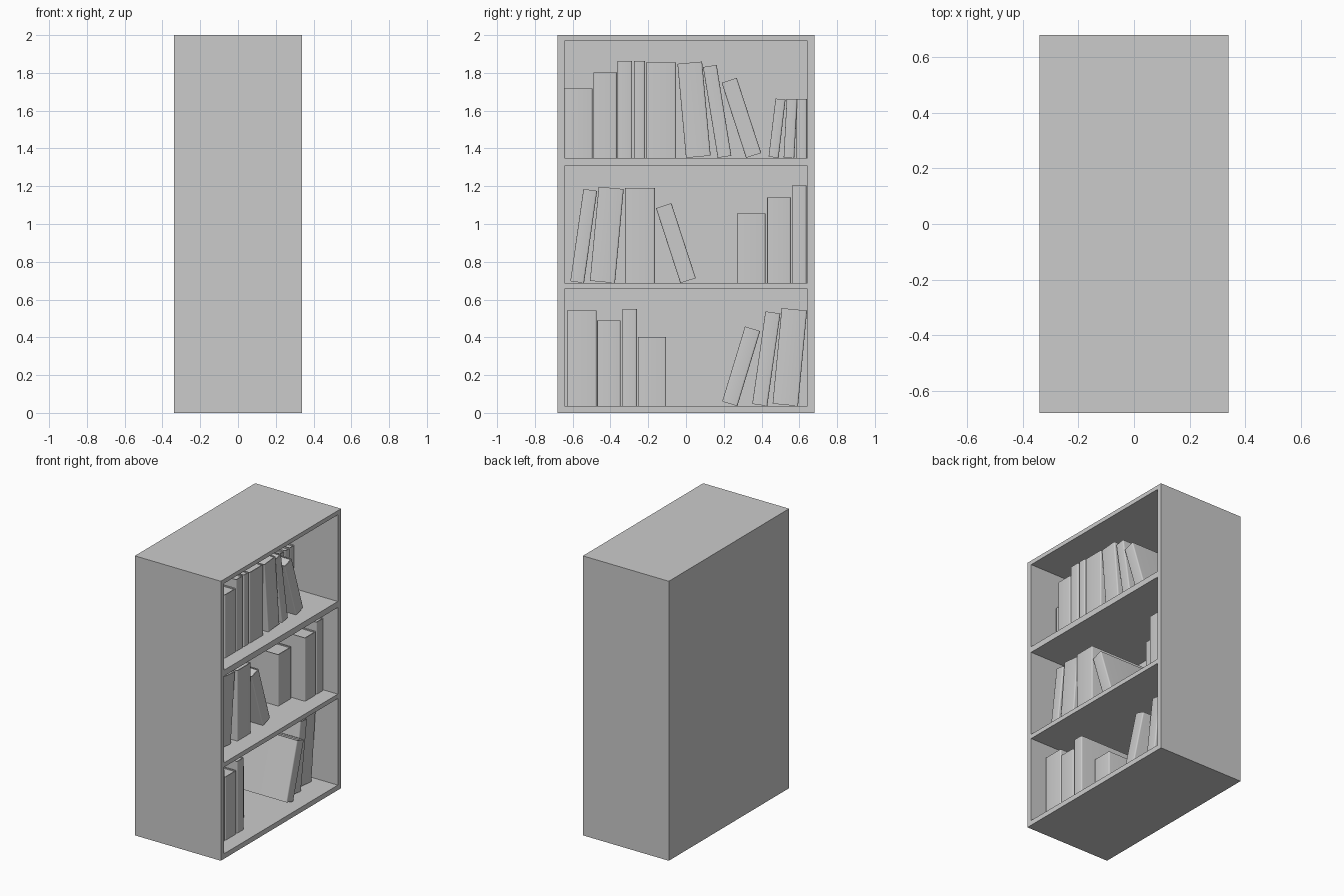
import bpy, bmesh, math

if "Cube" in bpy.data.objects:
    bpy.data.objects.remove(bpy.data.objects["Cube"])

HX, HY, TOP = 0.34, 0.68, 2.0      # half depth, half width, height
IY = 0.643                         # inner half width
BACK = -0.305                      # inner face of back panel


def make(name, bm):
    bmesh.ops.recalc_face_normals(bm, faces=bm.faces)
    mesh = bpy.data.meshes.new(name)
    bm.to_mesh(mesh)
    bm.free()
    ob = bpy.data.objects.new(name, mesh)
    bpy.context.collection.objects.link(ob)
    return ob


def box(name, x0, x1, y0, y1, z0, z1):
    bm = bmesh.new()
    bmesh.ops.create_cube(bm, size=1)
    for v in bm.verts:
        v.co.x = x0 + (v.co.x + 0.5) * (x1 - x0)
        v.co.y = y0 + (v.co.y + 0.5) * (y1 - y0)
        v.co.z = z0 + (v.co.z + 0.5) * (z1 - z0)
    return make(name, bm)


def prism(bm, pts, z0, z1):
    face = bm.faces.new([bm.verts.new((x, y, z0)) for x, y in pts])
    ext = bmesh.ops.extrude_face_region(bm, geom=[face], use_keep_orig=True)
    for v in ext["geom"]:
        if isinstance(v, bmesh.types.BMVert):
            v.co.z = z1


# A book: U-shaped cover with a rounded spine, and a recessed page block.
# It pivots on the bottom corner that touches the shelf.
def book(name, pivot, w, h, lean, front, shelf):
    d = front - (BACK + 0.01)
    t, r = 0.006, 0.009
    y0 = -w if lean > 0 else 0.0
    y1 = y0 + w
    outer = [(-d, y0)]
    for cy, a0 in ((y0 + r, -90), (y1 - r, 0)):
        for i in range(5):
            a = math.radians(a0 + 22.5 * i)
            outer.append((-r + r * math.cos(a), cy + r * math.sin(a)))
    outer.append((-d, y1))
    inner = [(-d, y1 - t), (-t, y1 - t), (-t, y0 + t), (-d, y0 + t)]
    bm = bmesh.new()
    prism(bm, outer + inner, 0, h)
    pages = [(-t, y0 + t), (-t, y1 - t), (-d + 0.01, y1 - t), (-d + 0.01, y0 + t)]
    prism(bm, pages, 0.006, h - 0.008)
    ob = make(name, bm)
    ob.location = (front, pivot, shelf)
    ob.rotation_euler.x = -math.radians(lean)
    bpy.ops.object.select_all(action='DESELECT')
    ob.select_set(True)
    bpy.context.view_layer.objects.active = ob
    bpy.ops.object.shade_smooth_by_angle(angle=math.radians(30))


# Case: sides, back and horizontal boards
box("side_left", -HX, HX, -HY, -IY, 0, TOP)
box("side_right", -HX, HX, IY, HY, 0, TOP)
box("back_panel", -HX, BACK, -IY, IY, 0, TOP)
for name, z0, z1 in (("base_board", 0, 0.036), ("lower_shelf", 0.655, 0.687),
                     ("upper_shelf", 1.307, 1.35), ("top_board", 1.97, TOP)):
    box(name, BACK, HX, -IY, IY, z0, z1)

# Books per shelf: pivot y, thickness, height, lean in degrees, spine x
rows = {
    "bottom_book": (0.036, [
        (-0.63, 0.157, 0.505, 0, 0.23), (-0.47, 0.124, 0.453, 0, 0.23),
        (-0.337, 0.077, 0.513, 0, 0.23), (-0.255, 0.15, 0.365, 0, 0.125),
        (0.272, 0.084, 0.415, 16.9, 0.25), (0.43, 0.08, 0.495, 8.1, 0.20),
        (0.593, 0.135, 0.508, 5.4, 0.17)]),
    "middle_book": (0.687, [
        (-0.54, 0.073, 0.493, 8.1, 0.21), (-0.376, 0.133, 0.5, 5.3, 0.21),
        (-0.322, 0.157, 0.503, 0, 0.22), (-0.03, 0.086, 0.417, -18, 0.22),
        (0.27, 0.15, 0.368, 0, 0.13), (0.43, 0.125, 0.453, 0, 0.23),
        (0.56, 0.077, 0.516, 0, 0.23)]),
    "top_book": (1.35, [
        (-0.643, 0.148, 0.367, 0, 0.13), (-0.49, 0.124, 0.452, 0, 0.24),
        (-0.362, 0.077, 0.512, 0, 0.24), (-0.275, 0.058, 0.512, 0, 0.24),
        (-0.211, 0.158, 0.505, 0, 0.24), (0.0, 0.131, 0.5, -5.2, 0.24),
        (0.168, 0.073, 0.487, -9.2, 0.23), (0.318, 0.084, 0.418, -18, 0.24),
        (0.49, 0.053, 0.31, 6.8, 0.0), (0.573, 0.056, 0.31, 3.0, 0.0),
        (0.586, 0.054, 0.313, 0, 0.0)]),
}
for prefix, (shelf, books) in rows.items():
    for i, (p, w, h, lean, front) in enumerate(books):
        book(f"{prefix}_{i + 1}", p, w, h, lean, front, shelf)
